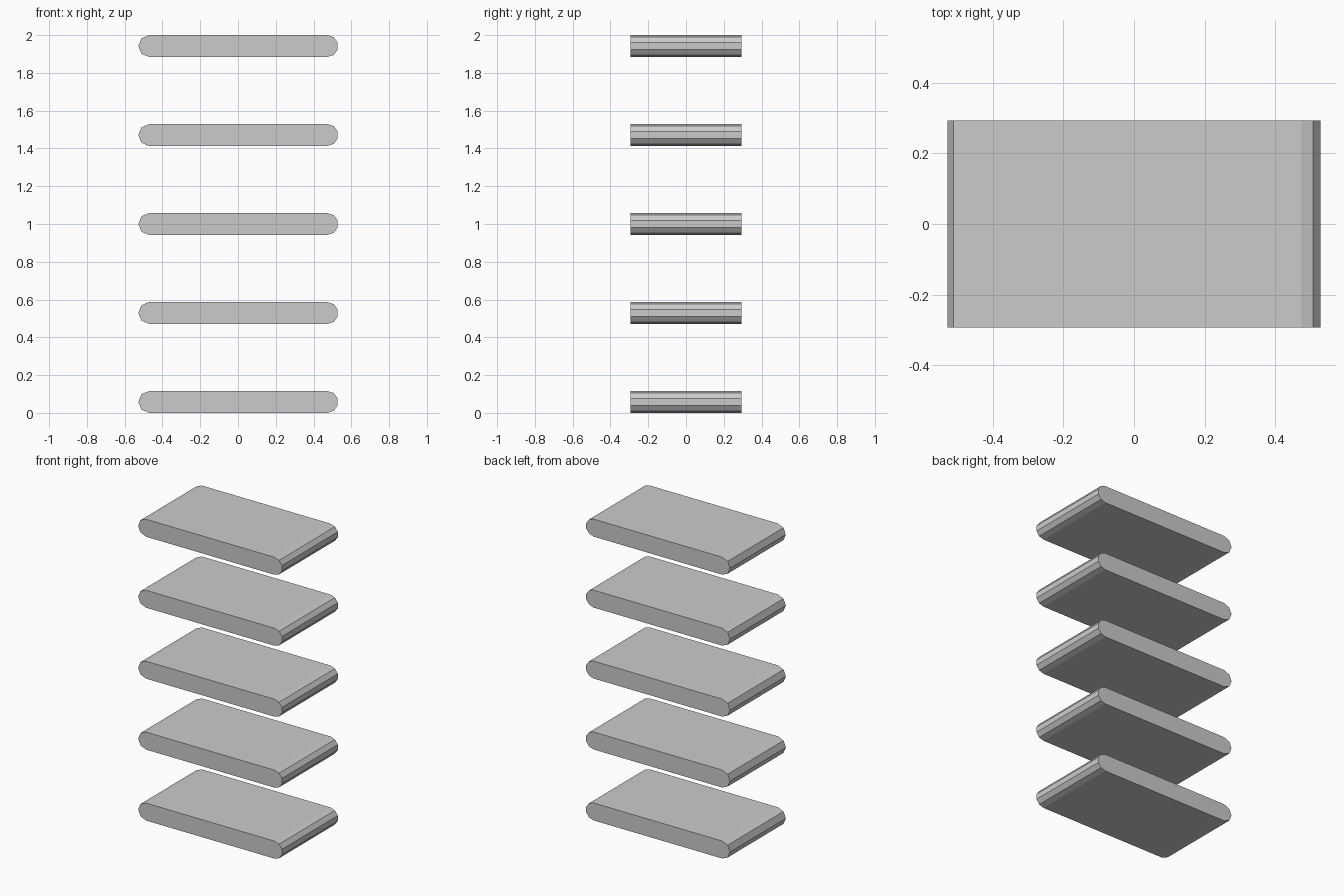
import bpy
import bmesh
from math import cos, sin, pi

cube = bpy.data.objects.get("Cube")
if cube:
    bpy.data.objects.remove(cube, do_unlink=True)

COUNT = 5
RADIUS = 0.058
HALF_LENGTH = 0.528
HALF_DEPTH = 0.293
PITCH = (2 - 2 * RADIUS) / (COUNT - 1)

# Plain grey for every slab
grey = bpy.data.materials.new("light_grey")
grey.use_nodes = True
colour = (0.6, 0.6, 0.6, 1)
grey.diffuse_color = colour
grey.node_tree.nodes["Principled BSDF"].inputs["Base Color"].default_value = colour


def rounded_end(side, segments):
    """Half-round end profile running counter-clockwise around the slab."""
    arc = [-pi / 2 + pi * i / segments for i in range(segments + 1)]
    centre = HALF_LENGTH - RADIUS * max(cos(a) for a in arc)
    return [(side * (centre + RADIUS * cos(a)), side * RADIUS * sin(a)) for a in arc]


# Slab mesh: one rounded profile extruded front to back
profile = rounded_end(1, 5) + rounded_end(-1, 4)
bm = bmesh.new()
front = bm.faces.new([bm.verts.new((x, -HALF_DEPTH, z)) for x, z in profile])
back = bmesh.ops.extrude_face_region(bm, geom=[front], use_keep_orig=True)
moved = [v for v in back["geom"] if isinstance(v, bmesh.types.BMVert)]
bmesh.ops.translate(bm, verts=moved, vec=(0, 2 * HALF_DEPTH, 0))
bmesh.ops.recalc_face_normals(bm, faces=bm.faces)
mesh = bpy.data.meshes.new("slab")
bm.to_mesh(mesh)
bm.free()
mesh.materials.append(grey)

# Evenly spaced stack of slabs
for i in range(COUNT):
    slab = bpy.data.objects.new(f"slab_{i + 1}", mesh)
    slab.location.z = RADIUS + i * PITCH
    bpy.context.collection.objects.link(slab)
